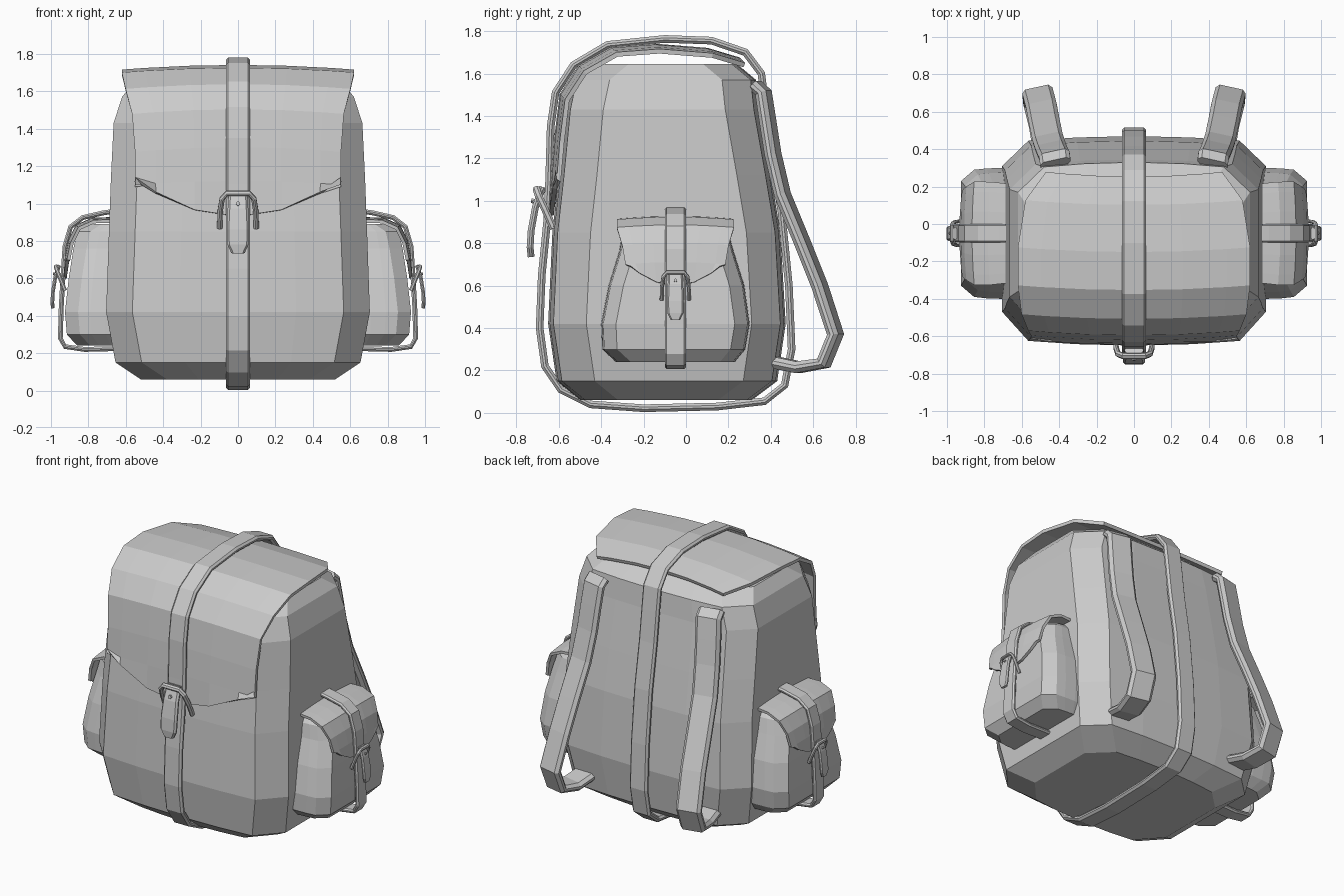
import bpy, bmesh
from mathutils import Vector

if "Cube" in bpy.data.objects:
    bpy.data.objects.remove(bpy.data.objects["Cube"])


def make(name, bm, mirror=False):
    bmesh.ops.recalc_face_normals(bm, faces=bm.faces)
    me = bpy.data.meshes.new(name)
    bm.to_mesh(me)
    bm.free()
    ob = bpy.data.objects.new(name, me)
    bpy.context.collection.objects.link(ob)
    if mirror:
        ob.modifiers.new("Mirror", 'MIRROR')
    return ob


def loft(name, rings, closed=False, mirror=False):
    """Skin a list of equal-length point loops, capping open ends."""
    bm = bmesh.new()
    vs = [[bm.verts.new(p) for p in r] for r in rings]
    n = len(vs[0])
    pairs = list(zip(vs, vs[1:])) + ([(vs[-1], vs[0])] if closed else [])
    for a, b in pairs:
        for i in range(n):
            j = (i + 1) % n
            bm.faces.new((a[i], a[j], b[j], b[i]))
    if not closed:
        bm.faces.new(vs[0])
        bm.faces.new(vs[-1])
    return make(name, bm, mirror)


def ring(z, x0, x1, y0, y1, cx, cf, cb, bow):
    """Horizontal bag section: bowed front/back, straight sides, cut corners."""
    mid, half = (x0 + x1) / 2, (x1 - x0) / 2 - cx
    S = (-1, -.55, 0, .55, 1)
    pts = [(mid + half * s, y0 + bow * s * s, z) for s in S]
    ya, yb = y0 + cf, y1 - cb
    pts += [(x1, ya, z), (x1, (ya + yb) / 2, z), (x1, yb, z)]
    pts += [(mid - half * s, y1 - bow * s * s, z) for s in S]
    pts += [(x0, yb, z), (x0, (ya + yb) / 2, z), (x0, ya, z)]
    return pts


def band(name, path, across, width, thick, closed=False, mirror=False, put=None):
    """Sweep a chamfered flat strap section along a path."""
    P = [Vector(p) for p in path]
    A = Vector(across).normalized()
    n = len(P)
    W = width if isinstance(width, list) else [width] * n
    rings = []
    for i, p in enumerate(P):
        a = P[i - 1] if (i or closed) else p
        b = P[(i + 1) % n] if (i < n - 1 or closed) else p
        N = (b - a).normalized().cross(A).normalized()
        w, t = W[i] / 2, thick / 2
        c = min(w, t) * .7
        sec = [(-w, -t + c), (-w + c, -t), (w - c, -t), (w, -t + c),
               (w, t - c), (w - c, t), (-w + c, t), (-w, t - c)]
        r = [p + A * u + N * v for u, v in sec]
        rings.append([put(*q) for q in r] if put else r)
    return loft(name, rings, closed, mirror)


def flap(name, rows, drop, lift, thick, put, mirror=False):
    """Draped lid: rows are (outward, z, half width); last row gets a curved hem."""
    bm = bmesh.new()
    S = (-1, -.8, -.42, 0, .42, .8, 1)
    g = []
    for k, (o, z, hw) in enumerate(rows):
        e = lift if k == len(rows) - 1 else 0
        g.append([bm.verts.new(put(hw * s, o - drop * s * s,
                                   z + (e - (0 if e else drop)) * s * s)) for s in S])
    for a, b in zip(g, g[1:]):
        for i in range(len(S) - 1):
            bm.faces.new((a[i], a[i + 1], b[i + 1], b[i]))
    ob = make(name, bm, mirror)
    m = ob.modifiers.new("Thickness", 'SOLIDIFY')
    m.thickness, m.offset = thick, 0


def buckle(prefix, put, mirror=False):
    half = [(.098, -.02, -.03), (.095, .02, .06), (.085, .05, .125), (.06, .06, .155)]
    path = half + [(-u, v, z) for u, v, z in reversed(half)]
    band(prefix + "_buckle_frame", path, (0, 1, -.5), .035, .028, mirror=mirror, put=put)
    tongue = [(0, .03, .165), (0, .065, .07), (0, .085, -.04), (0, .09, -.12), (0, .085, -.165)]
    band(prefix + "_strap_end", tongue, (1, 0, 0), [.10, .11, .12, .115, .07], .032,
         mirror=mirror, put=put)
    pin = [(0, .05, .095), (0, .085, .10)]
    band(prefix + "_buckle_pin", pin, (1, 0, 0), .022, .022, mirror=mirror, put=put)


# Main bag body: z, half width, front y, back y
body = [(.06, .52, -.50, .31), (.15, .655, -.61, .43), (.42, .705, -.65, .47),
        (.85, .69, -.63, .445), (1.12, .68, -.60, .40), (1.43, .665, -.57, .345),
        (1.57, .62, -.54, .33), (1.645, .56, -.45, .24)]
loft("bag_body", [ring(z, -h, h, f, b, .14, .18, .16, .025) for z, h, f, b in body])

# Main lid
flap("bag_lid", [(-.25, 1.665, .47), (-.1, 1.71, .58), (.15, 1.73, .62), (.35, 1.715, .62),
                 (.5, 1.63, .60), (.585, 1.5, .565), (.61, 1.3, .55), (.625, 1.12, .55),
                 (.635, .93, .55)], .025, .20, .022, lambda u, o, z: (u, -o, z))

# Centre strap looping all the way round the bag
loop = [(-.69, .4), (-.68, .65), (-.655, .9), (-.645, 1.1), (-.638, 1.35), (-.615, 1.51),
        (-.53, 1.64), (-.37, 1.735), (-.1, 1.763), (.12, 1.755), (.28, 1.70), (.355, 1.6),
        (.375, 1.45), (.40, 1.25), (.45, .95), (.485, .6), (.498, .3), (.465, .13),
        (.37, .055), (.15, .03), (-.2, .022), (-.45, .04), (-.59, .11), (-.665, .22)]
band("centre_strap", [(0, y, z) for y, z in loop], (1, 0, 0), .13, .036, closed=True)
buckle("centre", lambda u, v, z: (u, -.645 - v, .9 + z))

# Side pockets: z, outer x, y min, y max
CY = -.05
pocket = [(.24, .86, -.33, .23), (.30, .915, -.395, .28), (.42, .925, -.40, .30),
          (.60, .905, -.365, .275), (.76, .88, -.315, .225), (.85, .86, -.30, .20),
          (.89, .80, -.27, .17)]
loft("side_pocket", [ring(z, .5, x, a, b, .07, .07, .07, .01) for z, x, a, b in pocket],
     mirror=True)
flap("pocket_lid", [(.64, .92, .26), (.78, .915, .275), (.86, .88, .275), (.90, .80, .25),
                    (.918, .71, .235), (.925, .60, .21)], .012, .09, .018,
     lambda u, o, z: (o, CY + u, z), mirror=True)
ploop = [(.62, .965), (.72, .95), (.83, .925), (.895, .875), (.925, .77), (.935, .62),
         (.945, .45), (.95, .28), (.925, .235), (.82, .22), (.62, .225)]
band("pocket_strap", [(x, CY, z) for x, z in ploop], (0, 1, 0), .10, .026, mirror=True)
buckle("pocket", lambda u, v, z: (.937 + .62 * v, CY + .66 * u, .555 + .70 * z), mirror=True)

# Shoulder straps on the back
sh = [(.42, .325, 1.545), (.425, .365, 1.51), (.435, .385, 1.38), (.445, .41, 1.22),
      (.46, .455, 1.03), (.48, .55, .80), (.495, .63, .60), (.515, .705, .37),
      (.51, .65, .235), (.48, .53, .215), (.46, .41, .24)]
band("shoulder_strap", sh, (1, -.22, 0), .165, .055, mirror=True)
